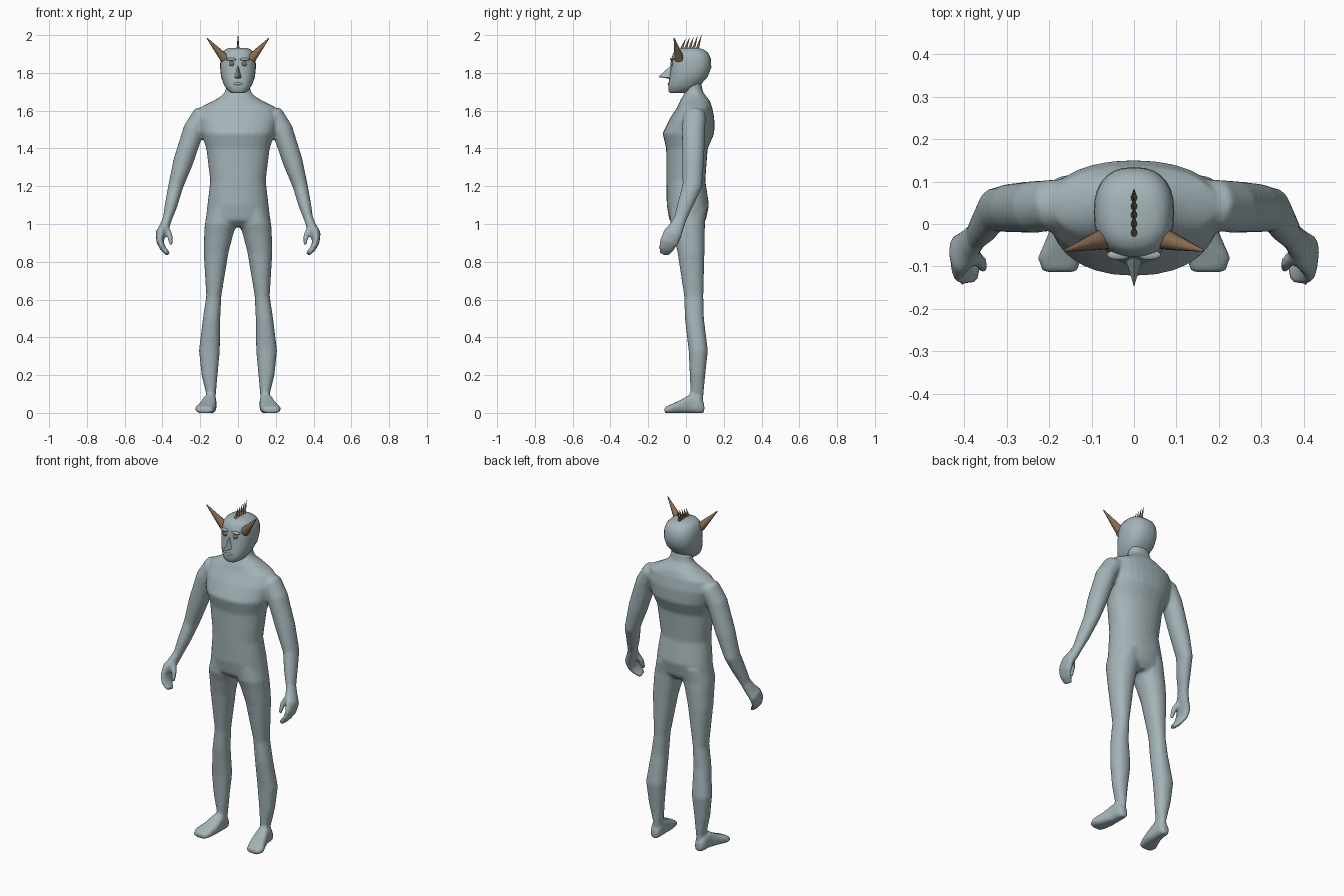
import bpy, bmesh, math
from mathutils import Vector, Matrix


def material(name, col):
    m = bpy.data.materials.new(name)
    m.diffuse_color = (*col, 1)
    return m


SKIN = material("grey blue skin", (0.37, 0.455, 0.48))
HORN = material("brown horn", (0.25, 0.155, 0.085))


def loft(bm, rings, n=20):
    """rings: (centre, u axis, v axis, a, b, superellipse exponent)"""
    loops = []
    for c, u, v, a, b, e in rings:
        row = []
        for i in range(n):
            t = 2 * math.pi * i / n
            k, s = math.cos(t), math.sin(t)
            p = c + u * (a * math.copysign(abs(k) ** (2 / e), k)) \
                + v * (b * math.copysign(abs(s) ** (2 / e), s))
            row.append(bm.verts.new(p))
        loops.append(row)
    for p, q in zip(loops, loops[1:]):
        for i in range(n):
            j = (i + 1) % n
            bm.faces.new((p[i], p[j], q[j], q[i]))
    bm.faces.new(loops[0])
    bm.faces.new(loops[-1])


def stack(bm, rows, e=2.2, s=1, n=20):
    """horizontal sections: (z, x0, x1, y front, y back)"""
    loft(bm, [(Vector((s * (x0 + x1) / 2, (y0 + y1) / 2, z)), Vector((1, 0, 0)), Vector((0, 1, 0)),
               (x1 - x0) / 2, (y1 - y0) / 2, e) for z, x0, x1, y0, y1 in rows], n)


def tube(bm, pts, s=1, n=16):
    """limb along a path: (x, y, z, thickness, depth)"""
    c = [Vector((s * p[0], p[1], p[2])) for p in pts]
    rings = []
    for i, p in enumerate(pts):
        t = (c[min(i + 1, len(c) - 1)] - c[max(i - 1, 0)]).normalized()
        u = Vector((0, 1, 0)).cross(t).normalized()
        rings.append((c[i], u, t.cross(u), p[3], p[4], 2))
    loft(bm, rings, n)


def finish(bm, name, mat, angle=60):
    bmesh.ops.recalc_face_normals(bm, faces=bm.faces)
    me = bpy.data.meshes.new(name)
    bm.to_mesh(me)
    bm.free()
    me.materials.append(mat)
    ob = bpy.data.objects.new(name, me)
    bpy.context.collection.objects.link(ob)
    bpy.ops.object.select_all(action='DESELECT')
    ob.select_set(True)
    bpy.context.view_layer.objects.active = ob
    bpy.ops.object.shade_smooth_by_angle(angle=math.radians(angle))
    return ob


def spike(name, base, tip, r):
    base, tip = Vector(base), Vector(tip)
    d = tip - base
    bm = bmesh.new()
    rot = d.to_track_quat('Z', 'Y').to_matrix().to_4x4()
    bmesh.ops.create_cone(bm, cap_ends=True, segments=10, radius1=r, radius2=r * 0.1, depth=d.length,
                          matrix=Matrix.Translation((base + tip) / 2) @ rot)
    finish(bm, name, HORN)


def ball(name, pos, size, mat):
    bm = bmesh.new()
    bmesh.ops.create_uvsphere(bm, u_segments=16, v_segments=10, radius=1,
                              matrix=Matrix.Translation(pos) @ Matrix.Diagonal((*size, 1)))
    finish(bm, name, mat)


# body: torso, legs, feet, arms and hands fused into one skin
bm = bmesh.new()
stack(bm, [(z, -h, h, f, b) for z, h, f, b in (
    (0.985, 0.10, -0.05, 0.08), (1.02, 0.172, -0.088, 0.105), (1.1, 0.162, -0.102, 0.122),
    (1.23, 0.147, -0.104, 0.102), (1.40, 0.168, -0.105, 0.115), (1.48, 0.195, -0.124, 0.15),
    (1.56, 0.21, -0.085, 0.15), (1.62, 0.195, -0.045, 0.138), (1.655, 0.125, -0.03, 0.125),
    (1.675, 0.092, -0.018, 0.108), (1.70, 0.068, -0.004, 0.09), (1.75, 0.06, 0.0, 0.08))], n=28)
for s in (1, -1):
    # leg
    stack(bm, [(1.08, 0.0, 0.155, -0.085, 0.11), (1.0, 0.004, 0.176, -0.083, 0.1),
               (0.95, 0.024, 0.179, -0.068, 0.1), (0.85, 0.05, 0.182, -0.045, 0.098),
               (0.62, 0.088, 0.168, -0.01, 0.092), (0.5, 0.094, 0.186, -0.006, 0.095),
               (0.33, 0.096, 0.207, 0.014, 0.116), (0.2, 0.108, 0.193, 0.02, 0.102),
               (0.09, 0.118, 0.166, 0.024, 0.092), (0.03, 0.12, 0.165, 0.03, 0.09)], s=s)
    # foot
    loft(bm, [(Vector((s * (x0 + x1) / 2, y, h / 2 - 0.001)), Vector((1, 0, 0)), Vector((0, 0, 1)),
               (x1 - x0) / 2, h / 2 + 0.001, 3) for y, x0, x1, h in (
        (0.097, 0.125, 0.168, 0.05), (0.07, 0.115, 0.18, 0.085), (0.025, 0.114, 0.185, 0.1),
        (-0.03, 0.114, 0.205, 0.068), (-0.08, 0.122, 0.228, 0.045), (-0.114, 0.135, 0.215, 0.03))])
    # arm and curled hand
    tube(bm, [(0.12, 0.05, 1.585, 0.045, 0.055), (0.195, 0.045, 1.565, 0.058, 0.06),
              (0.234, 0.04, 1.50, 0.056, 0.062), (0.29, 0.038, 1.33, 0.053, 0.058),
              (0.33, 0.033, 1.2, 0.04, 0.052), (0.354, -0.005, 1.1, 0.034, 0.042),
              (0.373, -0.03, 1.03, 0.025, 0.034), (0.39, -0.05, 0.985, 0.027, 0.04),
              (0.410, -0.07, 0.95, 0.028, 0.05), (0.413, -0.09, 0.905, 0.019, 0.05),
              (0.397, -0.105, 0.87, 0.016, 0.042), (0.37, -0.115, 0.842, 0.013, 0.028)], s)
    # thumb
    tube(bm, [(0.385, -0.07, 0.985, 0.018, 0.02), (0.36, -0.09, 0.94, 0.015, 0.016),
              (0.355, -0.108, 0.89, 0.011, 0.011)], s, 10)
body = finish(bm, "body", SKIN)
fuse = body.modifiers.new("fuse", 'REMESH')
fuse.mode = 'VOXEL'
fuse.voxel_size = 0.009
fuse.use_smooth_shade = True
soft = body.modifiers.new("soften", 'SMOOTH')
soft.factor = 0.5
soft.iterations = 4

# head
bm = bmesh.new()
stack(bm, [(z, -h, h, f, b) for z, h, f, b in (
    (1.694, 0.035, -0.085, -0.01), (1.703, 0.052, -0.093, 0.03), (1.735, 0.074, -0.094, 0.075),
    (1.78, 0.09, -0.087, 0.115), (1.83, 0.095, -0.08, 0.134), (1.875, 0.093, -0.078, 0.132),
    (1.905, 0.084, -0.068, 0.118), (1.922, 0.07, -0.053, 0.098), (1.931, 0.05, -0.03, 0.07),
    (1.933, 0.02, 0.0, 0.04))], e=2.4, n=28)
finish(bm, "head", SKIN)

# pointed nose
bm = bmesh.new()
tip = bm.verts.new((0, -0.148, 1.778))
base = [bm.verts.new(p) for p in ((0, -0.07, 1.848), (-0.022, -0.075, 1.775),
                                  (0, -0.08, 1.768), (0.022, -0.075, 1.775))]
for i in range(4):
    bm.faces.new((tip, base[i], base[(i + 1) % 4]))
bm.faces.new(base)
finish(bm, "nose", SKIN)
ball("lips", (0, -0.089, 1.742), (0.026, 0.008, 0.007), SKIN)

# eyes, brows and horns
for s, side in ((1, "left"), (-1, "right")):
    ball(side + "_eye", (s * 0.034, -0.074, 1.848), (0.015, 0.009, 0.013), HORN)
    ball(side + "_brow", (s * 0.036, -0.073, 1.872), (0.028, 0.012, 0.008), SKIN)
    spike(side + "_horn", (s * 0.07, -0.035, 1.875), (s * 0.164, -0.063, 1.984), 0.026)

# crest of spikes leaning back
for i in range(5):
    y = -0.026 + i * 0.021
    spike(f"crest_spike_{i + 1}", (0, y, 1.92), (0, y + 0.024, 1.98 + 0.005 * i), 0.009)
